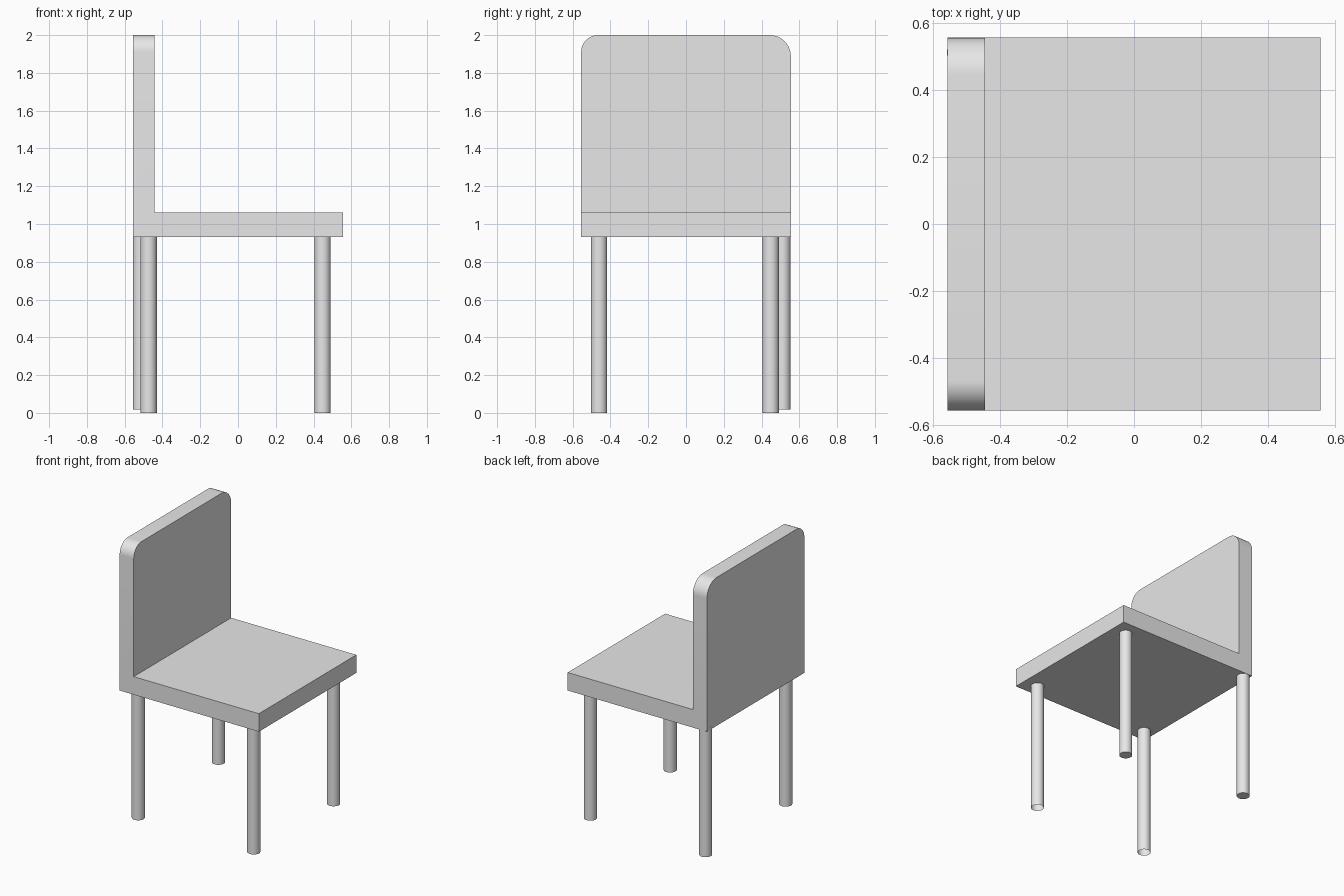
import bpy
import bmesh
from math import radians
from mathutils import Matrix

cube = bpy.data.objects.get("Cube")
if cube:
    bpy.data.objects.remove(cube, do_unlink=True)

# Single light grey finish
GREY = (0.8, 0.8, 0.8, 1.0)
grey = bpy.data.materials.new("light_grey")
grey.use_nodes = True
grey.diffuse_color = GREY
grey.node_tree.nodes["Principled BSDF"].inputs["Base Color"].default_value = GREY


def finish(name, bm):
    """Turn a bmesh into a shaded, coloured object."""
    mesh = bpy.data.meshes.new(name)
    bm.to_mesh(mesh)
    bm.free()
    mesh.materials.append(grey)
    obj = bpy.data.objects.new(name, mesh)
    bpy.context.collection.objects.link(obj)
    bpy.ops.object.select_all(action="DESELECT")
    obj.select_set(True)
    bpy.context.view_layer.objects.active = obj
    bpy.ops.object.shade_smooth_by_angle(angle=radians(30))
    return obj


# Seat and backrest: one L-shaped profile pulled across the width
HALF, SEAT_BOTTOM, SEAT_TOP, TOP = 0.555, 0.93, 1.06, 2.0
BACK_FACE = -0.443
profile = [(-HALF, SEAT_BOTTOM), (HALF, SEAT_BOTTOM), (HALF, SEAT_TOP),
           (BACK_FACE, SEAT_TOP), (BACK_FACE, TOP), (-HALF, TOP)]
bm = bmesh.new()
side = bm.faces.new([bm.verts.new((x, -HALF, z)) for x, z in profile])
pulled = bmesh.ops.extrude_face_region(bm, geom=[side])["geom"]
bmesh.ops.translate(bm, vec=(0, 2 * HALF, 0),
                    verts=[v for v in pulled if isinstance(v, bmesh.types.BMVert)])
# Round the two upper corners of the backrest
for sign, radius in ((-1, 0.09), (1, 0.112)):
    corner = [e for e in bm.edges
              if all(v.co.z > TOP - 0.001 and v.co.y * sign > HALF - 0.001 for v in e.verts)]
    bmesh.ops.bevel(bm, geom=corner, offset=radius, segments=12, profile=0.5,
                    affect="EDGES")
bmesh.ops.recalc_face_normals(bm, faces=bm.faces)
finish("seat_and_backrest", bm)


# Legs: round posts, two of them open at the foot
def leg(name, x, y, foot, open_foot):
    length = 0.932
    bm = bmesh.new()
    bmesh.ops.create_cone(bm, cap_ends=True, segments=32, radius1=0.043, radius2=0.043,
                          depth=length,
                          matrix=Matrix.Translation((x, y, foot + length / 2)))
    if open_foot:
        caps = [f for f in bm.faces if f.normal.z < -0.9]
        bmesh.ops.delete(bm, geom=caps, context="FACES_ONLY")
    finish(name, bm)


leg("front_leg_a", 0.448, -0.46, 0.0, True)
leg("front_leg_b", 0.448, 0.449, 0.0, False)
leg("back_leg_a", -0.473, -0.46, 0.0, True)
leg("back_leg_b", -0.514, 0.511, 0.018, False)
